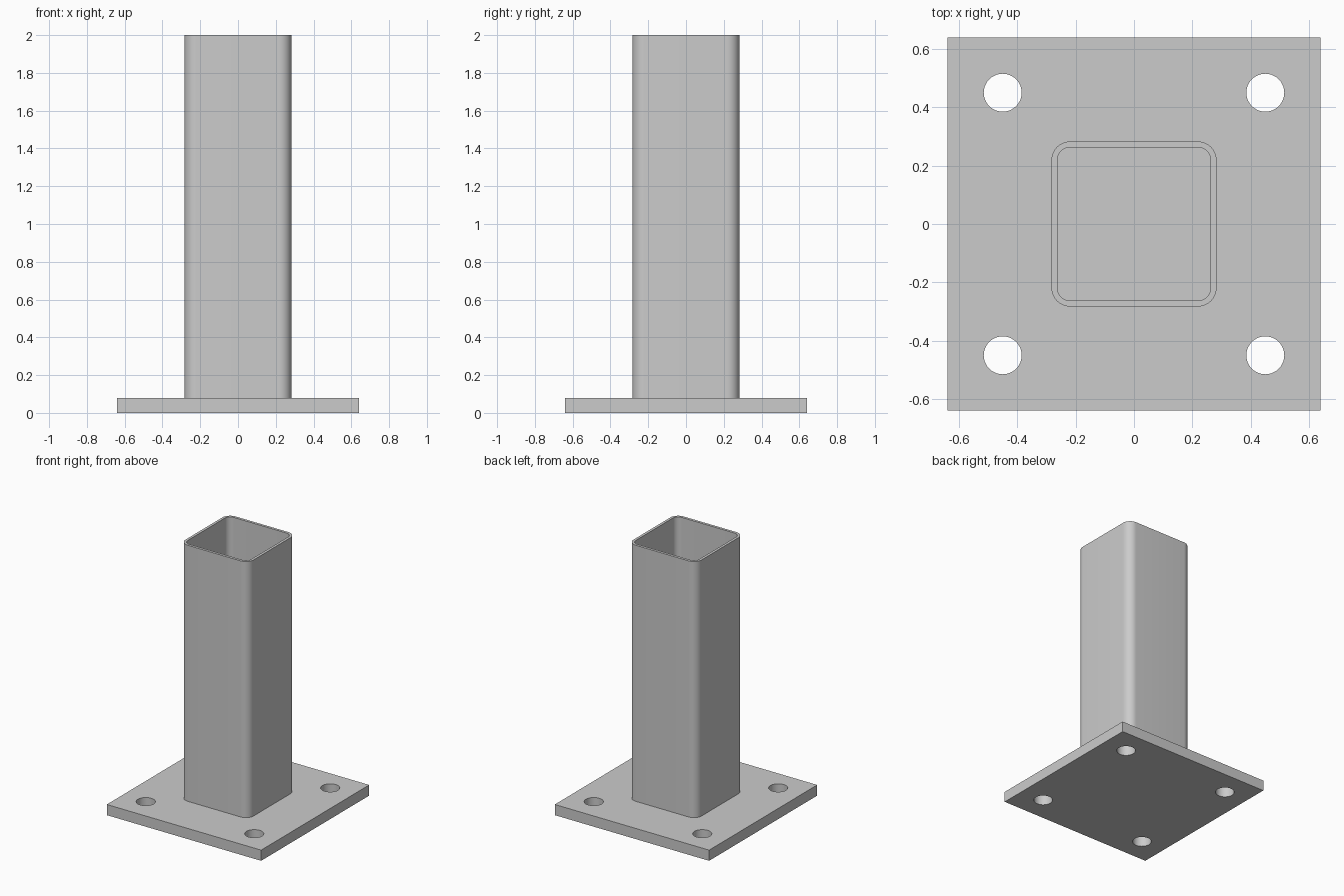
import bpy
import bmesh
from math import cos, sin, pi, radians
from mathutils import Vector

cube = bpy.data.objects.get("Cube")
if cube:
    bpy.data.objects.remove(cube)

# Dimensions
PLATE_HALF, PLATE_TOP = 0.64, 0.08
HOLE_OFFSET, HOLE_RADIUS = 0.45, 0.065
TUBE_HALF, TUBE_CORNER, TUBE_WALL, TUBE_TOP = 0.283, 0.065, 0.02, 2.0

# Steel colour
steel = bpy.data.materials.new("grey_steel")
steel.use_nodes = True
grey = (0.6, 0.6, 0.6, 1)
steel.diffuse_color = grey
steel.node_tree.nodes["Principled BSDF"].inputs["Base Color"].default_value = grey


def circle(x, y, radius, count=48):
    angles = [2 * pi * i / count for i in range(count)]
    return [Vector((x + radius * cos(a), y + radius * sin(a))) for a in angles]


def rounded_square(half, radius, steps=12):
    points = []
    for corner in range(4):
        middle = pi / 4 + corner * pi / 2
        reach = (half - radius) * 2 ** 0.5
        centre = Vector((cos(middle), sin(middle))) * reach
        for i in range(steps + 1):
            a = corner * pi / 2 + i / steps * pi / 2
            points.append(centre + Vector((cos(a), sin(a))) * radius)
    return points


def extrude_outline(name, loops, bottom, top):
    """Fill the outer loop minus the inner loops and extrude it upward."""
    curve = bpy.data.curves.new(name, "CURVE")
    curve.dimensions = "2D"
    curve.fill_mode = "BOTH"
    curve.extrude = (top - bottom) / 2
    for loop in loops:
        spline = curve.splines.new("POLY")
        spline.points.add(len(loop) - 1)
        for point, co in zip(spline.points, loop):
            point.co = (co.x, co.y, 0, 1)
        spline.use_cyclic_u = True
    obj = bpy.data.objects.new(name, curve)
    bpy.context.collection.objects.link(obj)
    bpy.ops.object.select_all(action="DESELECT")
    obj.select_set(True)
    bpy.context.view_layer.objects.active = obj
    bpy.ops.object.convert(target="MESH")
    obj = bpy.context.object
    obj.name = name

    # Weld caps to walls and place at the right height
    bm = bmesh.new()
    bm.from_mesh(obj.data)
    bmesh.ops.remove_doubles(bm, verts=bm.verts, dist=1e-5)
    bmesh.ops.translate(bm, verts=bm.verts, vec=(0, 0, (bottom + top) / 2))
    bmesh.ops.recalc_face_normals(bm, faces=bm.faces)
    bm.to_mesh(obj.data)
    bm.free()
    obj.data.materials.clear()
    obj.data.materials.append(steel)
    bpy.ops.object.shade_smooth_by_angle(angle=radians(30))
    return obj


# Base plate with four bolt holes
s = PLATE_HALF
plate_outline = [Vector(p) for p in ((-s, -s), (s, -s), (s, s), (-s, s))]
holes = [circle(x * HOLE_OFFSET, y * HOLE_OFFSET, HOLE_RADIUS)
         for x in (-1, 1) for y in (-1, 1)]
extrude_outline("base_plate", [plate_outline] + holes, 0, PLATE_TOP)

# Hollow square post with rounded corners
outer = rounded_square(TUBE_HALF, TUBE_CORNER)
inner = rounded_square(TUBE_HALF - TUBE_WALL, TUBE_CORNER - TUBE_WALL)
extrude_outline("square_post", [outer, inner], PLATE_TOP, TUBE_TOP)
